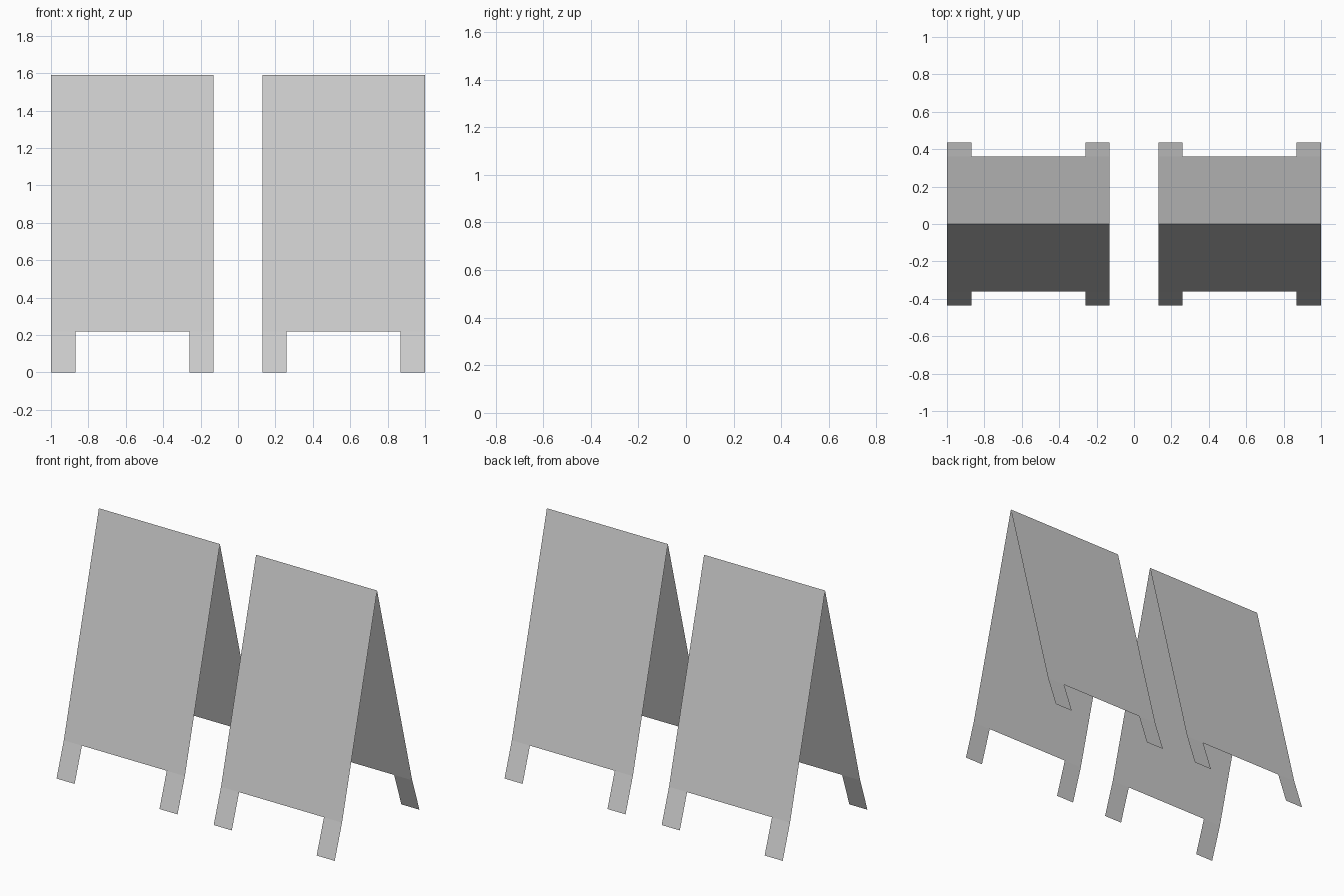
import bpy
import bmesh

cube = bpy.data.objects.get("Cube")
if cube:
    bpy.data.objects.remove(cube, do_unlink=True)

# Main sizes
INNER_X, OUTER_X = 0.13, 1.0
LEG_WIDTH = 0.13
RIDGE = (0.0, 1.59)      # (y, z) of the fold
PANEL_FOOT = (0.36, 0.22)
LEG_FOOT = (0.435, 0.0)

grey = bpy.data.materials.new("light_grey")
grey.use_nodes = True
colour = (0.6, 0.6, 0.6, 1.0)
grey.diffuse_color = colour
grey.node_tree.nodes["Principled BSDF"].inputs["Base Color"].default_value = colour


def sheet(name, profile, x0, x1):
    """Sweep an open (y, z) profile along x into a thin single-sided sheet."""
    bm = bmesh.new()
    rows = [[bm.verts.new((x, y, z)) for x in (x0, x1)] for y, z in profile]
    for a, b in zip(rows, rows[1:]):
        face = bm.faces.new((a[0], a[1], b[1], b[0]))
        face.normal_update()
        # Outer sides of the folded boards always face upward
        if face.normal.z < 0:
            face.normal_flip()
    mesh = bpy.data.meshes.new(name)
    bm.to_mesh(mesh)
    bm.free()
    mesh.materials.append(grey)
    obj = bpy.data.objects.new(name, mesh)
    bpy.context.collection.objects.link(obj)
    return obj


def mirrored(point, side):
    return (point[0] * side, point[1])


for board, sx in (("right", -1), ("left", 1)):
    # Folded front and back panels
    x0, x1 = sorted((sx * INNER_X, sx * OUTER_X))
    fold = [mirrored(PANEL_FOOT, -1), RIDGE, PANEL_FOOT]
    sheet(f"{board}_board_panels", fold, x0, x1)

    # Splayed legs at the four lower corners
    for end, sy in (("front", -1), ("back", 1)):
        profile = [mirrored(PANEL_FOOT, sy), mirrored(LEG_FOOT, sy)]
        for side, start in (("right", x0), ("left", x1 - LEG_WIDTH)):
            sheet(f"{board}_board_{end}_{side}_leg", profile,
                  start, start + LEG_WIDTH)
